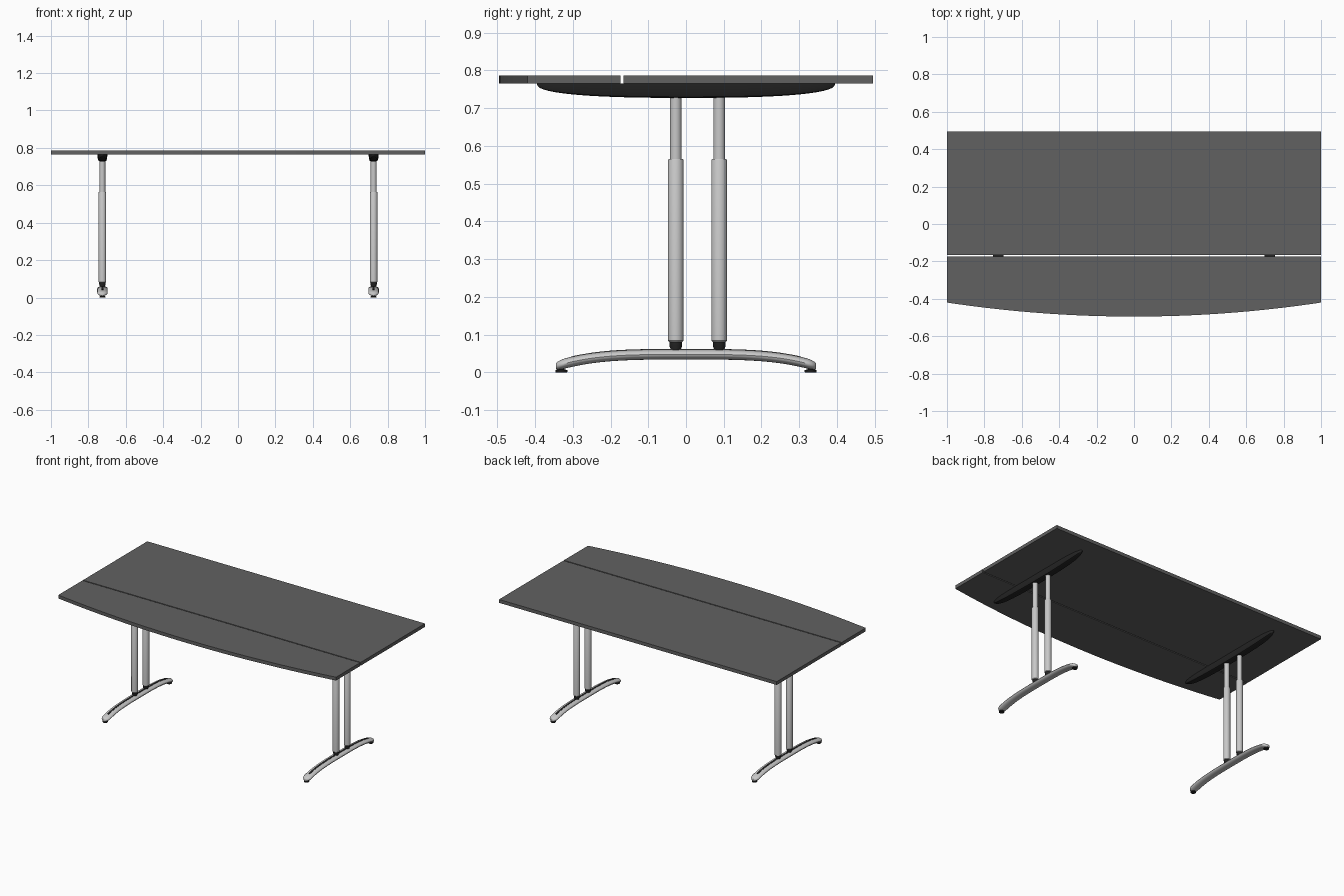
import bpy, bmesh, math

cube = bpy.data.objects.get("Cube")
if cube:
    bpy.data.objects.remove(cube, do_unlink=True)


def material(name, r, g, b):
    m = bpy.data.materials.new(name)
    m.use_nodes = True
    m.diffuse_color = (r, g, b, 1)
    m.node_tree.nodes["Principled BSDF"].inputs["Base Color"].default_value = (r, g, b, 1)
    return m


GREY = material("dark grey laminate", 0.12, 0.12, 0.12)
SILVER = material("silver metal", 0.58, 0.58, 0.58)
BLACK = material("black plastic", 0.018, 0.018, 0.018)


def finish(bm, name, mat, smooth=True):
    bmesh.ops.recalc_face_normals(bm, faces=bm.faces)
    mesh = bpy.data.meshes.new(name)
    bm.to_mesh(mesh)
    bm.free()
    mesh.materials.append(mat)
    ob = bpy.data.objects.new(name, mesh)
    bpy.context.collection.objects.link(ob)
    if smooth:
        bpy.ops.object.select_all(action="DESELECT")
        ob.select_set(True)
        bpy.context.view_layer.objects.active = ob
        bpy.ops.object.shade_smooth_by_angle(angle=math.radians(35))
    return ob


def slab(name, outline, z0, z1, mat):
    """Flat outline extruded upwards."""
    bm = bmesh.new()
    face = bm.faces.new([bm.verts.new((x, y, z0)) for x, y in outline])
    ext = bmesh.ops.extrude_face_region(bm, geom=[face])
    for v in ext["geom"]:
        if isinstance(v, bmesh.types.BMVert):
            v.co.z = z1
    return finish(bm, name, mat)


def loft(name, rings, mat):
    """Skin equal-length rings of points and cap both ends."""
    bm = bmesh.new()
    loops = [[bm.verts.new(p) for p in ring] for ring in rings]
    n = len(loops[0])
    for a, b in zip(loops, loops[1:]):
        for i in range(n):
            j = (i + 1) % n
            bm.faces.new((a[i], a[j], b[j], b[i]))
    bm.faces.new(loops[0])
    bm.faces.new(loops[-1])
    return finish(bm, name, mat)


def lathe(name, x, y, profile, mat, sides=24):
    """Round part from (radius, height) pairs."""
    angles = [2 * math.pi * i / sides for i in range(sides)]
    return loft(name, [[(x + r * math.cos(a), y + r * math.sin(a), z) for a in angles]
                       for r, z in profile], mat)


# Worktop: rectangular rear panel and bowed front panel with a narrow gap
Z0, Z1 = 0.765, 0.787
slab("rear_panel", [(-1, -0.166), (1, -0.166), (1, 0.495), (-1, 0.495)], Z0, Z1, GREY)
bow = [(-1 + i / 16, -0.495 + 0.075 * (-1 + i / 16) ** 2) for i in range(33)]
slab("front_panel", bow + [(1, -0.173), (-1, -0.173)], Z0, Z1, GREY)

HALF = 0.345          # half length of a foot
COLUMNS = (-0.027, 0.088)


def foot_mid(y):
    return 0.0475 - 0.031 * abs(y / HALF) ** 3.5


def spaced(n):
    """Values from -1 to 1, denser at the ends."""
    return [-math.cos(math.pi * i / n) for i in range(n + 1)]


for side, x in (("left", 0.725), ("right", -0.725)):
    # Support beam under the top, tapering towards both ends
    rings = []
    for t in spaced(32):
        t *= 0.9995
        depth = 0.038 * (1 - abs(t) ** 2.5) ** 0.4
        w = 0.027 * (1 - t ** 6) ** 0.5
        section = ((-1, 0), (-0.92, 0.6), (-0.75, 0.92), (-0.5, 1),
                   (0.5, 1), (0.75, 0.92), (0.92, 0.6), (1, 0))
        rings.append([(x + w * u, 0.395 * t, Z0 - depth * v) for u, v in section])
    loft(side + "_support_beam", rings, BLACK)

    # Arched foot with an oval section and rounded tips
    rings = []
    for t in spaced(36):
        y = HALF * t
        tip = max(0, (abs(y) - HALF + 0.028) / 0.028) * 0.97
        k = math.sqrt(1 - tip * tip)
        w, h = 0.028 * k, 0.0135 * (0.4 + 0.6 * k)
        rings.append([(x + w * math.cos(a), y, foot_mid(y) + h * math.sin(a))
                      for a in (math.pi * i / 10 for i in range(20))])
    loft(side + "_foot", rings, SILVER)

    # Dark inlay strip along the crest of the foot
    rings = []
    for i in range(25):
        y = -0.305 + 0.61 * i / 24
        z = foot_mid(y) + 0.0135
        rings.append([(x + u * 0.006, y, z + v) for u, v in
                      ((-1, -0.004), (1, -0.004), (1, 0.001), (-1, 0.001))])
    loft(side + "_foot_inlay", rings, BLACK)

    # Levelling pads
    for end, y in (("front", -0.33), ("rear", 0.33)):
        lathe(f"{side}_{end}_pad", x, y,
              [(0.015, 0), (0.016, 0.002), (0.016, 0.006), (0.008, 0.008), (0.008, 0.016)], BLACK)

    # Telescopic columns with dark base collars
    for end, y in zip(("front", "rear"), COLUMNS):
        lathe(f"{side}_{end}_collar", x, y,
              [(0.014, 0.05), (0.014, 0.062), (0.017, 0.07), (0.017, 0.084)], BLACK)
        lathe(f"{side}_{end}_outer_tube", x, y,
              [(0.018, 0.081), (0.0205, 0.084), (0.0205, 0.562), (0.019, 0.565)], SILVER)
        lathe(f"{side}_{end}_inner_tube", x, y, [(0.0155, 0.55), (0.0155, 0.735)], SILVER)
